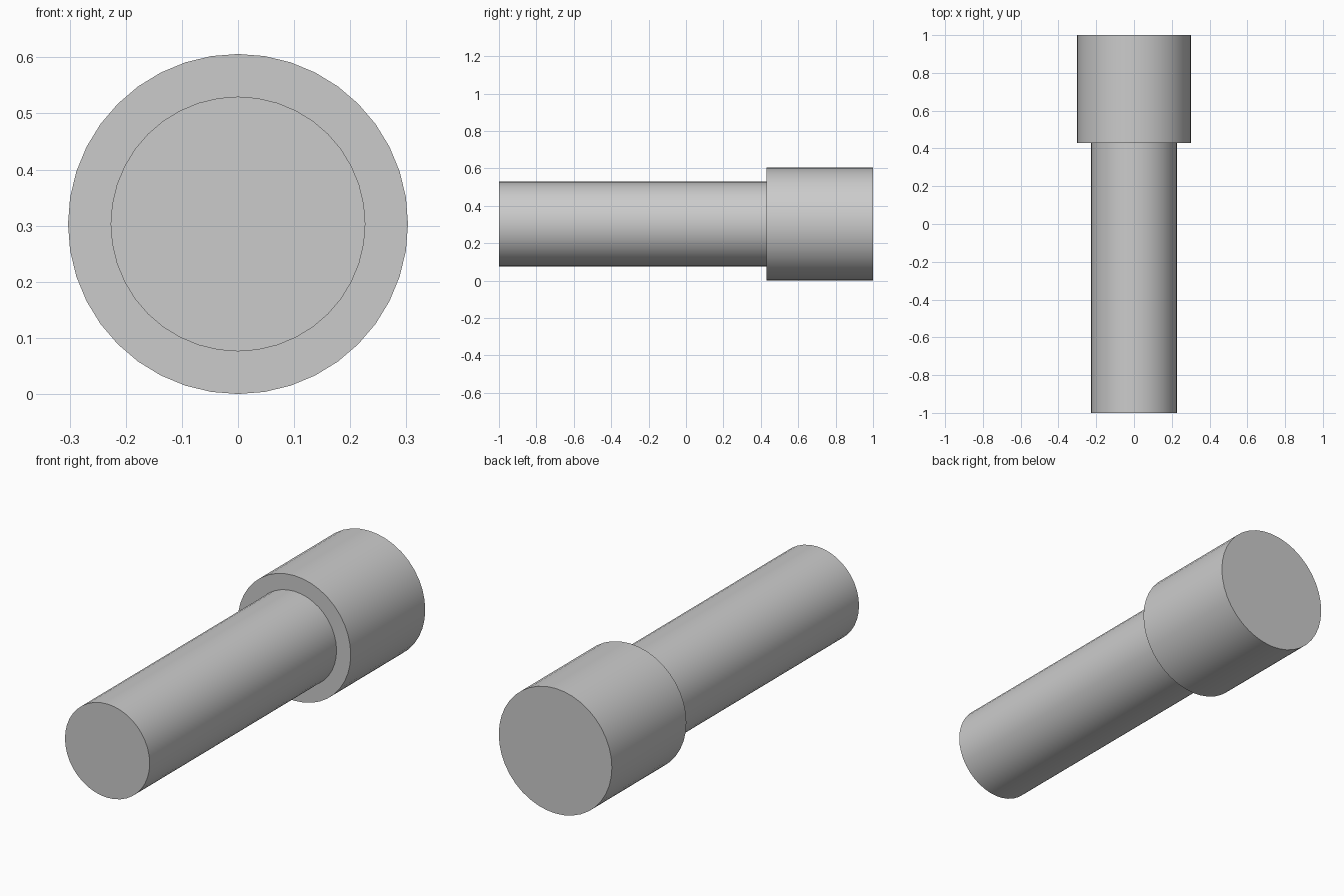
import bpy
import math

cube = bpy.data.objects.get("Cube")
if cube:
    bpy.data.objects.remove(cube, do_unlink=True)

HEAD_RADIUS = 0.303
SHAFT_RADIUS = 0.227
SHOULDER_Y = 0.43

grey = bpy.data.materials.new("plain grey")
grey.use_nodes = True
colour = (0.6, 0.6, 0.6, 1)
grey.diffuse_color = colour
grey.node_tree.nodes["Principled BSDF"].inputs["Base Color"].default_value = colour


def rod(name, radius, y_front, y_back):
    """Solid cylinder lying along y on the shared axis."""
    bpy.ops.mesh.primitive_cylinder_add(
        vertices=40, radius=radius, depth=y_back - y_front,
        location=(0, (y_front + y_back) / 2, HEAD_RADIUS),
        rotation=(math.pi / 2, 0, 0))
    obj = bpy.context.object
    obj.name = name
    obj.data.materials.append(grey)
    bpy.ops.object.shade_smooth_by_angle(angle=math.radians(30))
    return obj


# Narrow shaft at the front, wide head at the back
rod("shaft", SHAFT_RADIUS, -1, SHOULDER_Y)
rod("head", HEAD_RADIUS, SHOULDER_Y, 1)
